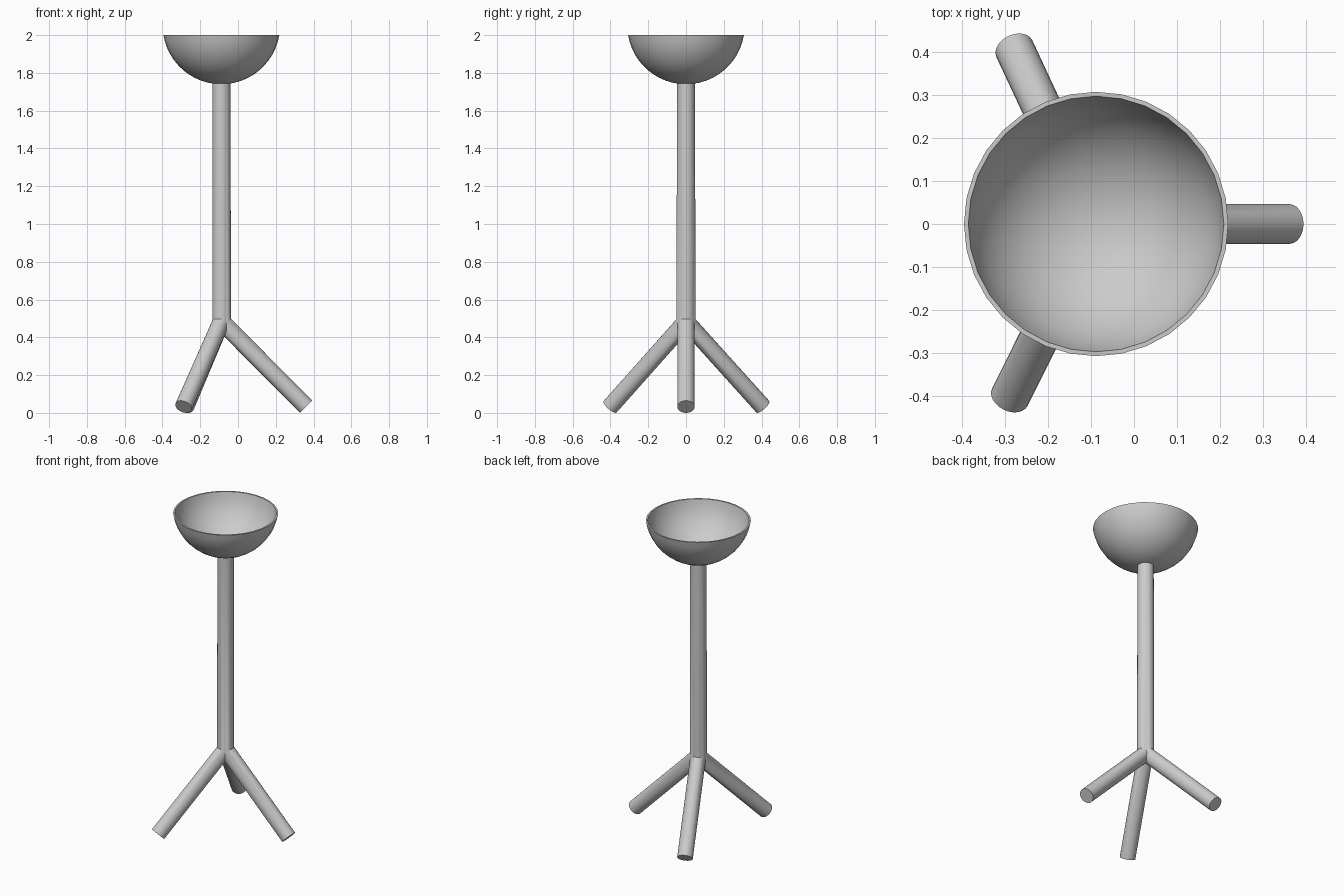
import bpy, bmesh
from math import sin, cos, pi, radians, sqrt, acos
from mathutils import Vector

if "Cube" in bpy.data.objects:
    bpy.data.objects.remove(bpy.data.objects["Cube"])

CX = -0.088      # axis of the stem and bowl
R = 0.046        # tube radius


def finish(name, bm, angle):
    bmesh.ops.recalc_face_normals(bm, faces=bm.faces)
    me = bpy.data.meshes.new(name)
    bm.to_mesh(me)
    bm.free()
    ob = bpy.data.objects.new(name, me)
    bpy.context.collection.objects.link(ob)
    bpy.ops.object.select_all(action='DESELECT')
    ob.select_set(True)
    bpy.context.view_layer.objects.active = ob
    bpy.ops.object.shade_smooth_by_angle(angle=radians(angle))
    return ob


def bent_leg(name, heading, sides=24):
    """Tube running down the stem, then splaying outward at 45 degrees."""
    out = Vector((cos(heading), sin(heading), 0))
    side = Vector((-sin(heading), cos(heading), 0))
    up = Vector((0, 0, 1))
    c = Vector((CX, 0, 0))
    # centre, in-plane axis and its stretch (the bend ring is mitred)
    rings = [
        (c + out * 0.002 + up * 1.743, out, 1),
        (c + out * 0.005 + up * 0.479, out * cos(pi / 8) + up * sin(pi / 8), 1 / cos(pi / 8)),
        (c + out * 0.449 + up * 0.0325, (out + up).normalized(), 1),
    ]
    bm = bmesh.new()
    loops = []
    for p, axis, k in rings:
        loops.append([bm.verts.new(p + axis * (R * k * cos(2 * pi * i / sides))
                                   + side * (R * sin(2 * pi * i / sides)))
                      for i in range(sides)])
    for a, b in zip(loops, loops[1:]):
        for i in range(sides):
            j = (i + 1) % sides
            bm.faces.new((a[i], a[j], b[j], b[i]))
    bm.faces.new(loops[0])
    bm.faces.new(loops[-1])
    return finish(name, bm, 35)


# Three bent tubes share the stem and spread into the feet
for name, deg in (("right_leg", 0), ("back_leg", 115), ("front_leg", -116.5)):
    bent_leg(name, radians(deg))

# Thin-walled bowl: outer and inner spherical arcs spun around the axis
CZ, RO, T = 2.051, 0.311, 0.01


def arc(r, n=12):
    end = acos((CZ - 2.0) / r)
    return [(r * sin(end * i / n), CZ - r * cos(end * i / n)) for i in range(n + 1)]


profile = arc(RO) + arc(RO - T)[::-1]
bm = bmesh.new()
vs = [bm.verts.new((CX + r, 0, z)) for r, z in profile]
edges = [bm.edges.new(e) for e in zip(vs, vs[1:])]
bmesh.ops.spin(bm, geom=vs + edges, cent=(CX, 0, 0), axis=(0, 0, 1),
               angle=2 * pi, steps=32, use_duplicate=False)
bmesh.ops.remove_doubles(bm, verts=bm.verts, dist=0.0005)
finish("bowl", bm, 60)
